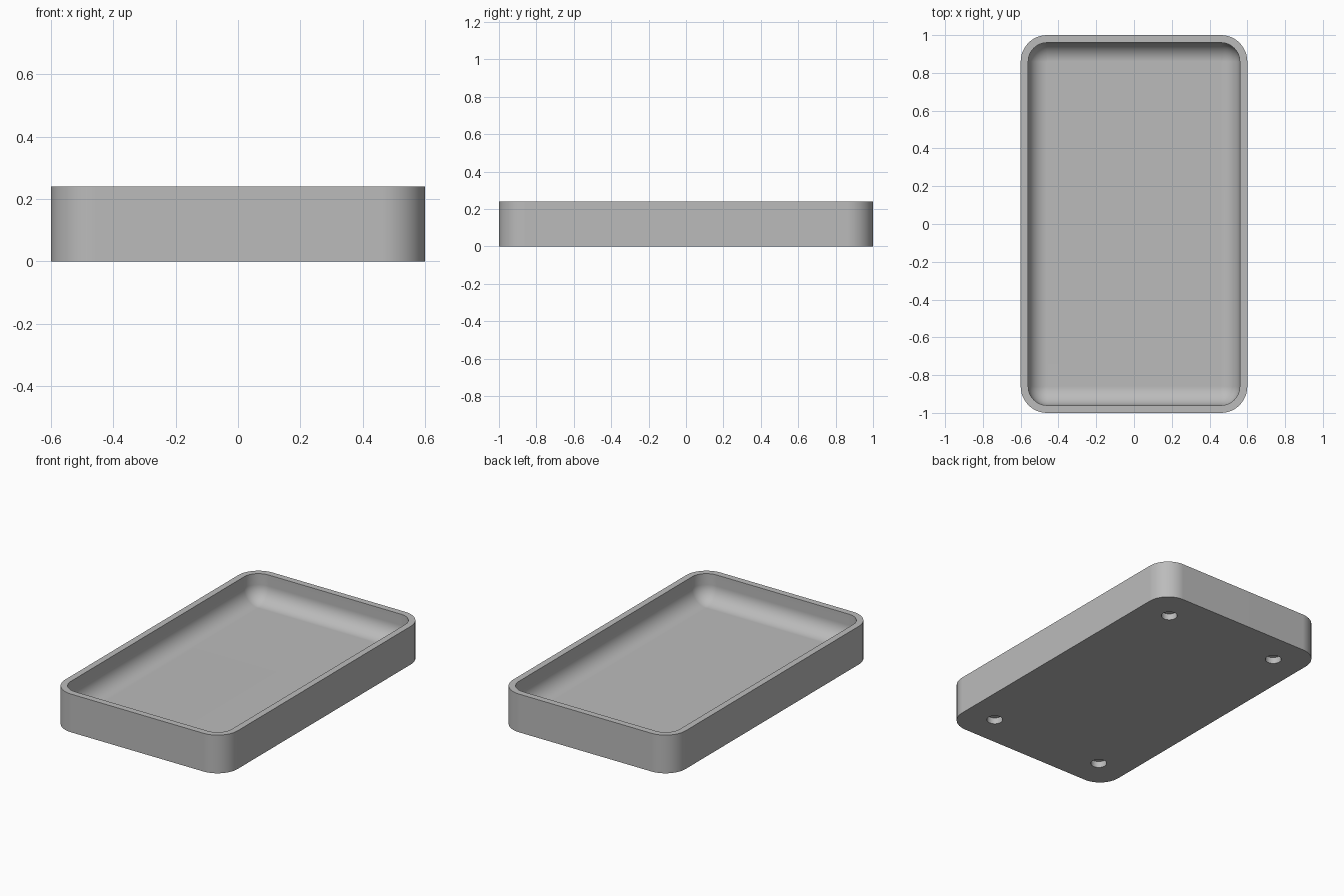
import bpy, bmesh
from math import sin, cos, pi

cube = bpy.data.objects.get("Cube")
if cube:
    bpy.data.objects.remove(cube, do_unlink=True)

HALF_X, HALF_Y, HEIGHT = 0.6, 1.0, 0.24
CORNER, WALL, FILLET, FLOOR = 0.14, 0.04, 0.1, 0.07
CORNER_STEPS, FILLET_STEPS = 12, 10

grey = bpy.data.materials.new("plain_grey")
grey.use_nodes = True
colour = (0.5, 0.5, 0.5, 1)
grey.diffuse_color = colour
grey.node_tree.nodes["Principled BSDF"].inputs["Base Color"].default_value = colour


def ring(bm, inset, z):
    """Rounded rectangle of vertices, inset from the outer wall."""
    radius = max(CORNER - inset, 0.002)
    cx, cy = HALF_X - inset - radius, HALF_Y - inset - radius
    verts = []
    for k, (sx, sy) in enumerate([(1, 1), (-1, 1), (-1, -1), (1, -1)]):
        for i in range(CORNER_STEPS + 1):
            a = (k + i / CORNER_STEPS) * pi / 2
            verts.append(bm.verts.new((sx * cx + radius * cos(a),
                                       sy * cy + radius * sin(a), z)))
    return verts


# Tray shell: outer wall, rim, inner wall, then a round fillet to the floor
profile = [(0, 0), (0, HEIGHT), (WALL, HEIGHT)]
for i in range(FILLET_STEPS + 1):
    a = i / FILLET_STEPS * pi / 2
    profile.append((WALL + FILLET * (1 - cos(a)), FLOOR + FILLET * (1 - sin(a))))

bm = bmesh.new()
rings = [ring(bm, inset, z) for inset, z in profile]
for low, high in zip(rings, rings[1:]):
    for i in range(len(low)):
        j = (i + 1) % len(low)
        bm.faces.new((low[i], low[j], high[j], high[i]))
bm.faces.new(rings[-1])
bm.faces.new(rings[0][::-1])
bmesh.ops.recalc_face_normals(bm, faces=bm.faces)
mesh = bpy.data.meshes.new("tray")
bm.to_mesh(mesh)
bm.free()
tray = bpy.data.objects.new("tray", mesh)
bpy.context.collection.objects.link(tray)
mesh.materials.append(grey)

# Four shallow round recesses in the underside
cutters = []
for sx in (-1, 1):
    for sy in (-1, 1):
        bpy.ops.mesh.primitive_cylinder_add(vertices=32, radius=0.047, depth=0.08,
                                            location=(sx * 0.4, sy * 0.8, 0))
        cutter = bpy.context.object
        cutter.name = "recess_cutter"
        cutter.hide_render = True
        cutter.data.materials.append(grey)
        cutters.append(cutter)

bpy.ops.object.select_all(action="DESELECT")
tray.select_set(True)
bpy.context.view_layer.objects.active = tray
for cutter in cutters:
    cut = tray.modifiers.new("recess", "BOOLEAN")
    cut.operation, cut.solver, cut.object = "DIFFERENCE", "EXACT", cutter
    bpy.ops.object.modifier_apply(modifier=cut.name)
    bpy.data.objects.remove(cutter, do_unlink=True)

# Smooth rounds, with crisp rims and level flats
bpy.ops.object.shade_smooth_by_angle(angle=pi / 6)
flats = tray.modifiers.new("level_flats", "WEIGHTED_NORMAL")
flats.keep_sharp = True
